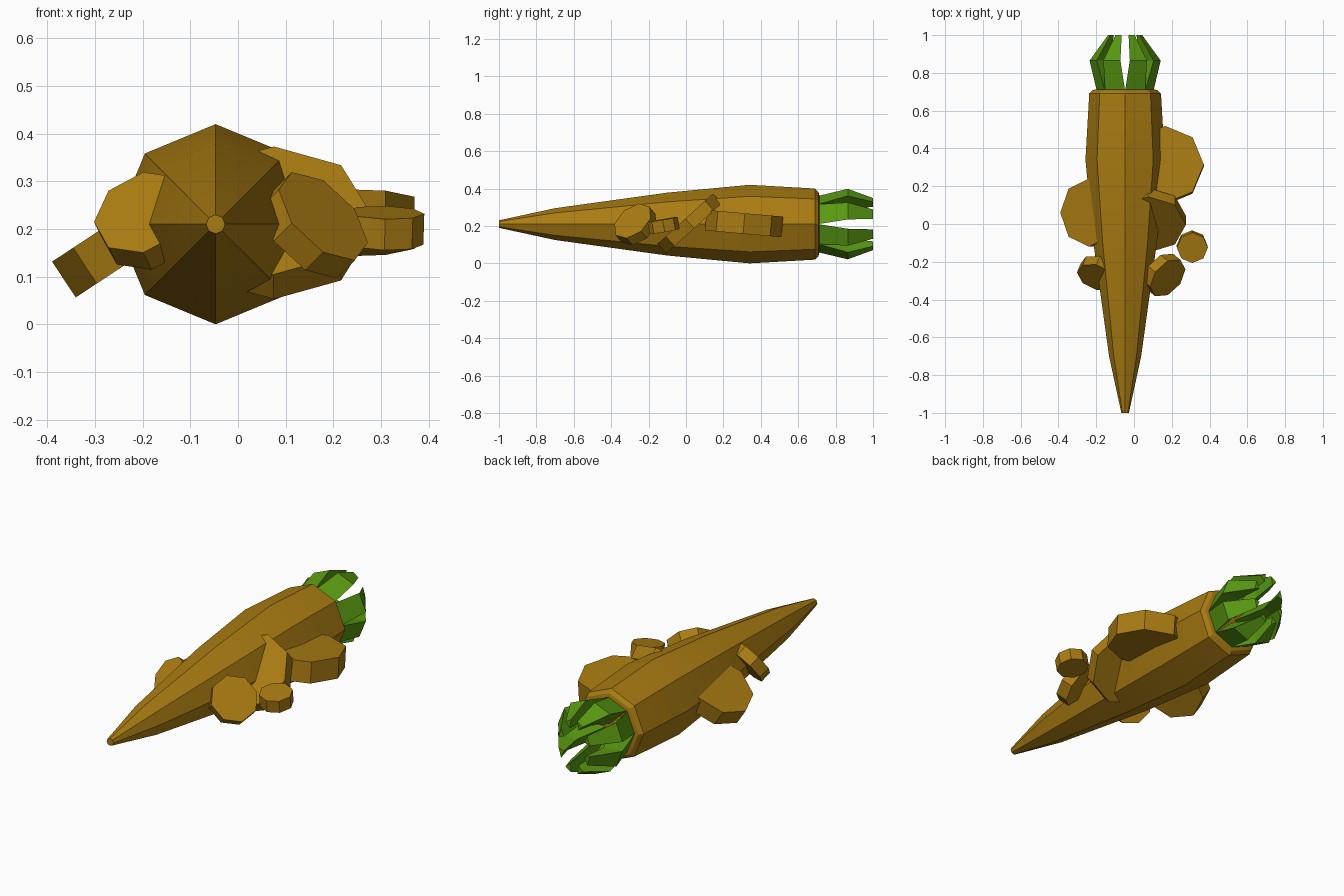
import bpy, bmesh, math
from mathutils import Vector, Matrix

if "Cube" in bpy.data.objects:
    bpy.data.objects.remove(bpy.data.objects["Cube"])

CX, CZ = -0.047, 0.21


def material(name, rgb):
    m = bpy.data.materials.new(name)
    m.diffuse_color = (*rgb, 1)
    m.use_nodes = True
    m.node_tree.nodes["Principled BSDF"].inputs["Base Color"].default_value = m.diffuse_color
    return m


ORANGE = material("root_skin", (0.40, 0.20, 0.006))
GREEN = material("leaf_green", (0.10, 0.32, 0.006))


def make_object(name, bm, mat, smooth=False):
    bmesh.ops.recalc_face_normals(bm, faces=bm.faces[:])
    me = bpy.data.meshes.new(name)
    bm.to_mesh(me)
    bm.free()
    me.materials.append(mat)
    ob = bpy.data.objects.new(name, me)
    bpy.context.collection.objects.link(ob)
    if smooth:
        bpy.context.view_layer.objects.active = ob
        ob.select_set(True)
        bpy.ops.object.shade_smooth_by_angle(angle=math.radians(30))
        ob.select_set(False)
    return ob


def loft(bm, rings):
    """Skin a list of closed point rings and cap both ends."""
    vs = [[bm.verts.new(p) for p in r] for r in rings]
    n = len(vs[0])
    for a, b in zip(vs, vs[1:]):
        for i in range(n):
            j = (i + 1) % n
            bm.faces.new((a[i], a[j], b[j], b[i]))
    bm.faces.new(vs[0])
    bm.faces.new(vs[-1])


# Tapered eight-sided root: (y, radius)
profile = [(-1.0, 0.02), (-0.7, 0.085), (-0.1, 0.168), (0.34, 0.21),
           (0.69, 0.19), (0.708, 0.172), (0.715, 0.145)]
bm = bmesh.new()
loft(bm, [[(CX + r * math.cos(k * math.pi / 4), y, CZ + r * math.sin(k * math.pi / 4))
           for k in range(8)] for y, r in profile])
make_object("root", bm, ORANGE, smooth=True)

# Crown of eight wedge leaves: (y, inner r, outer r, half angle, x squash)
leaf_rings = [(0.705, 0.012, 0.15, 22.5, 1), (0.865, 0.085, 0.19, 15, 1),
              (1.0, 0.10, 0.142, 11, 0.65)]
bm = bmesh.new()
for k in range(8):
    mid = math.radians(22.5 + 45 * k)
    rings = []
    for y, r0, r1, half, sx in leaf_rings:
        h = math.radians(half)
        rings.append([(CX + sx * r * math.cos(a), y, CZ + r * math.sin(a))
                      for r, a in ((r0, mid), (r1, mid - h), (r1, mid + h))])
    loft(bm, rings)
make_object("leaves", bm, GREEN)


# Octagonal slices stuck to the root
def slice_disc(name, centre, normal, radius, thick):
    z = Vector(normal).normalized()
    x = Vector((1, 0, 0))
    x = (x - z * x.dot(z)).normalized()
    y = z.cross(x)
    rot = Matrix((x, y, z)).transposed().to_4x4()
    bm = bmesh.new()
    bmesh.ops.create_cone(bm, cap_ends=True, segments=8, radius1=radius,
                          radius2=radius, depth=thick,
                          matrix=Matrix.Translation(centre) @ rot)
    make_object(name, bm, ORANGE)


slice_disc("slice_right_back", (0.165, 0.31, 0.213), (0, 0.087, 1), 0.205, 0.11)
slice_disc("slice_right_middle", (0.075, 0.02, 0.213), (0, -0.67, 0.74), 0.20, 0.07)
slice_disc("slice_right_front", (0.16, -0.27, 0.208), (0.6, -0.5, 0.6), 0.118, 0.062)
slice_disc("slice_right_small", (0.308, -0.12, 0.202), (0.03, -0.17, 0.98), 0.082, 0.066)
slice_disc("slice_left_back", (-0.215, 0.06, 0.193), (-0.55, 0, 0.835), 0.18, 0.09)
slice_disc("slice_left_front", (-0.19, -0.26, 0.217), (-0.3, -0.75, 0.6), 0.108, 0.06)
